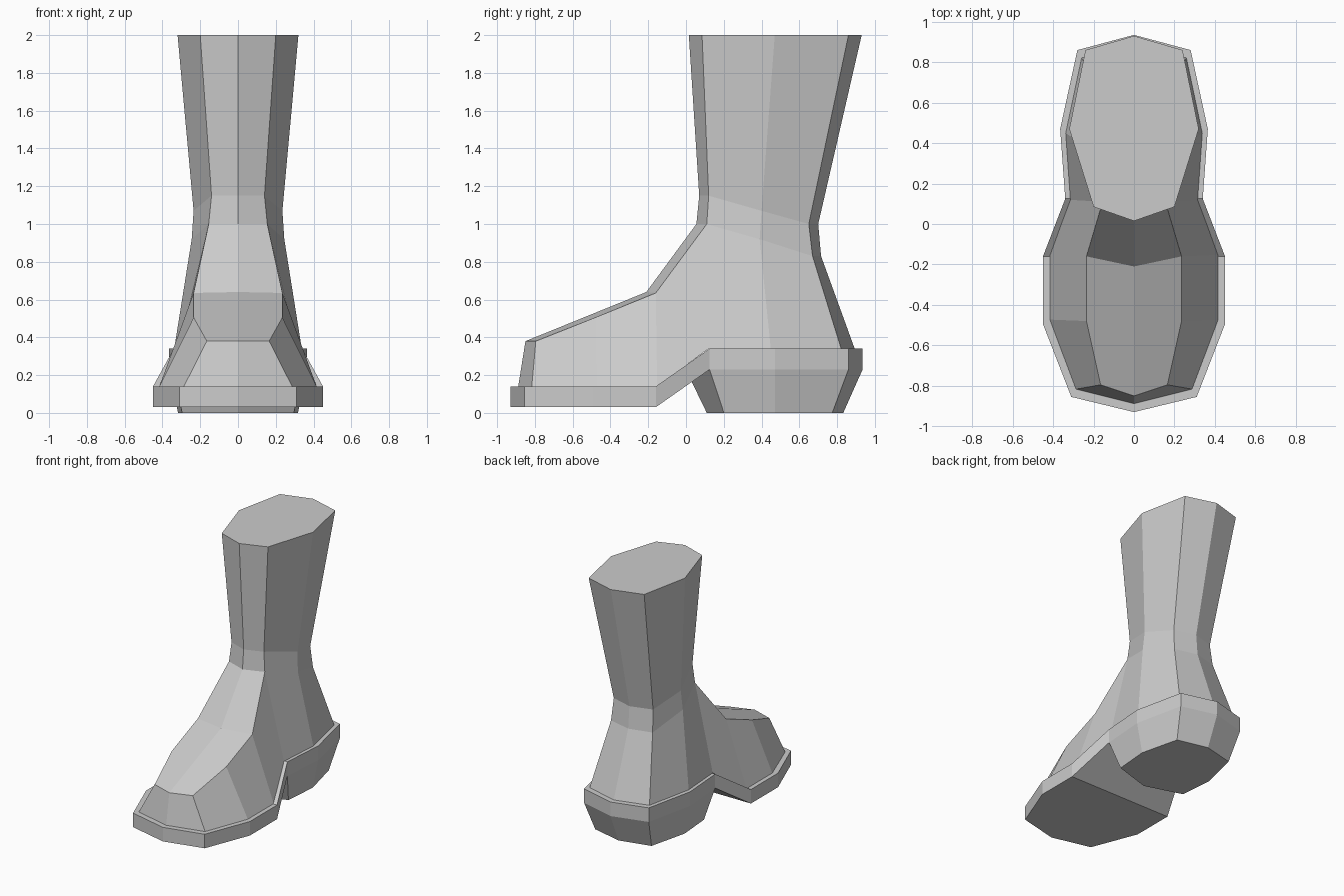
import bpy
import bmesh

cube = bpy.data.objects.get("Cube")
if cube:
    bpy.data.objects.remove(cube, do_unlink=True)

grey = bpy.data.materials.new("plain grey")
grey.use_nodes = True
colour = (0.6, 0.6, 0.6, 1)
grey.diffuse_color = colour
grey.node_tree.nodes["Principled BSDF"].inputs["Base Color"].default_value = colour


def build(name, faces):
    """Make a closed part from the faces of its left half, mirrored across x."""
    bm = bmesh.new()
    for face in faces:
        bm.faces.new([bm.verts.new(point) for point in face])
    bmesh.ops.remove_doubles(bm, verts=bm.verts, dist=0.001)
    geometry = bm.verts[:] + bm.edges[:] + bm.faces[:]
    bmesh.ops.mirror(bm, geom=geometry, axis='X', merge_dist=0.001)
    bmesh.ops.remove_doubles(bm, verts=bm.verts, dist=0.001)
    bmesh.ops.recalc_face_normals(bm, faces=bm.faces)
    mesh = bpy.data.meshes.new(name)
    bm.to_mesh(mesh)
    bm.free()
    mesh.materials.append(grey)
    part = bpy.data.objects.new(name, mesh)
    bpy.context.collection.objects.link(part)
    return part


def strip(upper, lower):
    """Join two rows of points with four-sided faces."""
    return [(upper[i], upper[i + 1], lower[i + 1], lower[i])
            for i in range(len(upper) - 1)]


def centre(point):
    return (0, point[1], point[2])


def stepped_cap(row):
    """Close a sole-shaped row: flat forefoot, sloping arch, flat heel seat."""
    arch_front, arch_back = centre(row[3]), centre(row[4])
    return [row[:4] + [arch_front],
            [arch_front, row[3], row[4], arch_back],
            [arch_back] + row[4:]]


# Half outline of the sole, from the toe tip round to the back
outline = [(0, -0.93), (0.31, -0.855), (0.45, -0.495), (0.45, -0.16),
           (0.34, 0.125), (0.365, 0.47), (0.28, 0.86), (0, 0.935)]


def sole_row(forefoot, rise=0.2, scale_x=1, scale_y=1):
    return [(x * scale_x, y * scale_y, forefoot + (rise if i > 3 else 0))
            for i, (x, y) in enumerate(outline)]


# Sole
sole_top, sole_bottom = sole_row(0.14), sole_row(0.03)
build("sole", strip(sole_top, sole_bottom)
      + stepped_cap(sole_top) + stepped_cap(sole_bottom))

# Heel block, tapering down and pointed at the front under the arch
heel_tip = (0, 0.03, 0.165)
heel_top = [heel_tip] + sole_bottom[4:]
heel_bottom = [(x * 0.87, 0.47 + (y - 0.47) * 0.78, 0) for x, y, z in heel_top]
heel_bottom[0] = (0, 0.11, 0)
heel_seat = centre(sole_bottom[4])
build("heel", strip(heel_top, heel_bottom)
      + [heel_bottom, [heel_seat] + heel_top[1:],
         [heel_tip, heel_top[1], heel_seat]])

# Upper: base row inside the sole rim, instep points and three shaft rows
base = sole_row(0.14, 0.2, 0.925, 0.955)
toe_mid, toe_side = (0, -0.85, 0.38), (0.165, -0.795, 0.38)
vamp_side = (0.235, -0.48, 0.505)
instep_side, instep_mid = (0.235, -0.16, 0.635), (0, -0.21, 0.64)
ankle_low = [(0, 0.055, 1), (0.155, 0.11, 1), (0.245, 0.39, 0.92),
             (0.18, 0.67, 0.83), (0, 0.715, 0.83)]
ankle_high = [(0, 0.07, 1.15), (0.14, 0.12, 1.15), (0.235, 0.4, 1.07),
              (0.17, 0.65, 1), (0, 0.7, 1)]
shaft_top = [(0, 0.015, 2), (0.2, 0.085, 2), (0.32, 0.47, 2),
             (0.24, 0.86, 2), (0, 0.93, 2)]

side_row = [toe_mid, toe_side, vamp_side, instep_side] + ankle_low[1:]
build("boot_upper", strip(side_row, base)
      + strip(ankle_high, ankle_low) + strip(shaft_top, ankle_high)
      + [[toe_mid, toe_side, vamp_side, instep_side, instep_mid],
         [instep_mid, instep_side, ankle_low[1], ankle_low[0]],
         shaft_top]
      + stepped_cap(base))
